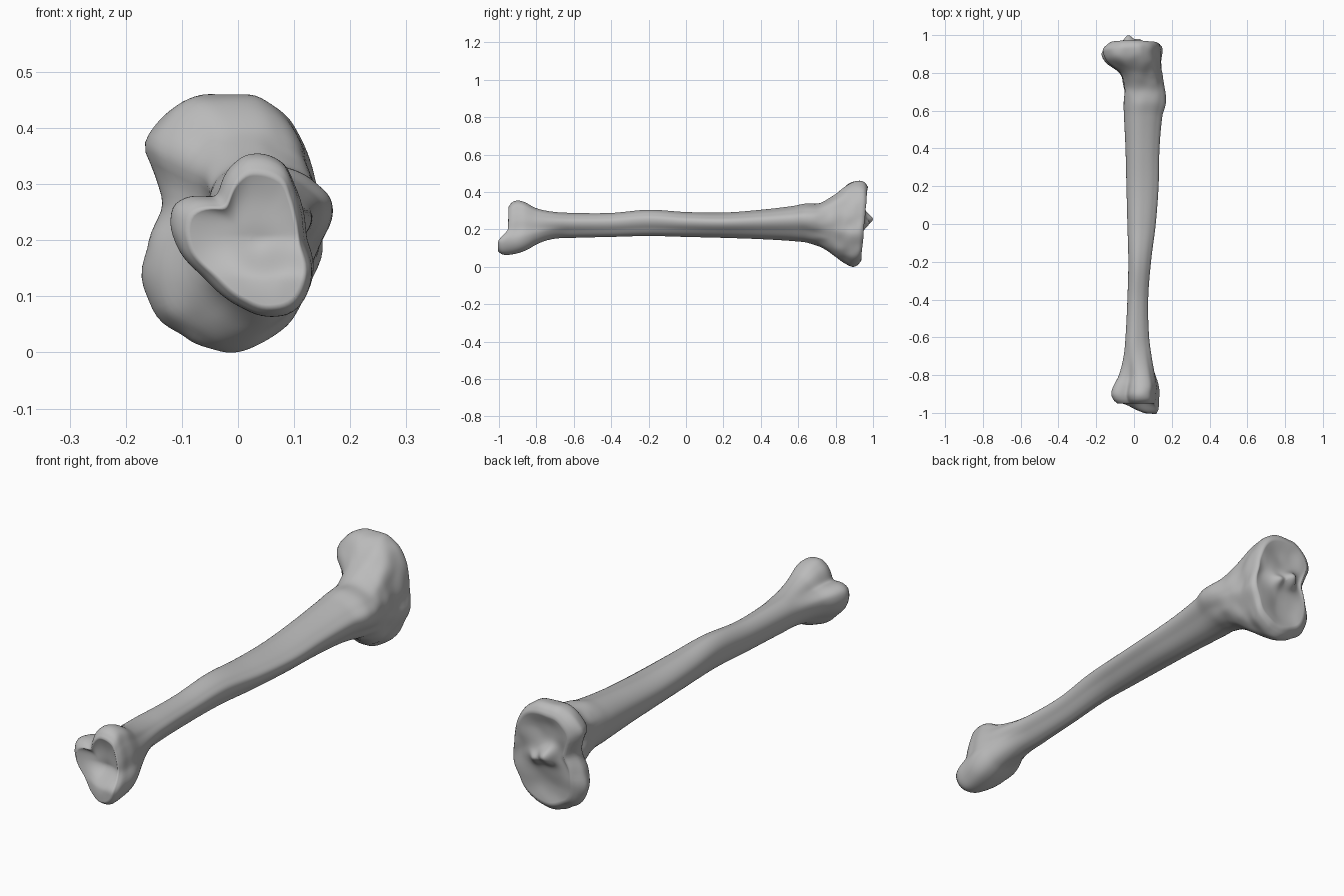
import bpy
import bmesh
from math import sin, cos, atan2, hypot, pi, tau, exp
from mathutils import Vector, noise

SIDES = 96
RINGS = 150
CAP_RINGS = 22

cube = bpy.data.objects.get("Cube")
if cube:
    bpy.data.objects.remove(cube, do_unlink=True)

# Cross-section outlines as (x, z) in hundredths
KNEE_OUTLINE = [(15, 22), (13, 34), (10, 41), (5, 45), (-4, 46), (-13, 43), (-16.5, 37),
                (-14.5, 31), (-13.5, 26), (-16, 20), (-17, 15), (-15.5, 8), (-10, 3),
                (-3, 0), (5, 2), (10, 6), (13, 12), (15, 18)]
SHAFT_OUTLINE = [(10, 3.5), (7, 7), (2, 9.5), (-4, 10), (-9, 6), (-10, 0),
                 (-8, -6), (-3, -10), (2, -9), (7, -4)]
ANKLE_OUTLINE = [(11.5, 25), (10, 30), (8, 34), (2, 35.5), (-1, 33.5), (-4, 28), (-11, 26.5),
                 (-12, 23.5), (-11, 19), (-6, 13), (0, 8), (6, 6), (10, 7), (12.5, 10),
                 (13.5, 15), (12.2, 20)]

# Length stations in hundredths: y, x low, x high, z low, z high
STATIONS = [
    (-95, -9, 12, 8, 32), (-93, -11, 13, 6.5, 34.5), (-90, -12, 13.3, 6.5, 35.5),
    (-86, -11, 13.5, 8, 34.5), (-80, -8, 12, 11.5, 31.5), (-70, -5.5, 9.5, 14.8, 29.5),
    (-60, -4.5, 8, 15.5, 28.8), (-40, -3.5, 7.5, 16, 28.8), (-20, -3, 9, 16.5, 30.5),
    (0, -3.5, 11.5, 16, 29.3), (20, -4, 13, 15.5, 29), (40, -4.5, 13.5, 14.8, 30.5),
    (57, -5.3, 15, 13.8, 32.5), (64, -5.5, 16.8, 13, 33.8), (72, -5.7, 16.3, 10.5, 34.5),
    (80, -8, 15, 5.5, 39), (86, -15, 14.5, 2, 44.5), (91, -17, 14.8, 0, 46),
    (94, -15, 14.6, 1, 45), (95.5, -13, 13.5, 3, 43)]


def hermite(keys, values, t):
    """Smooth curve through values at uneven keys."""
    last = len(keys) - 1
    i = 0
    while i < last - 1 and t > keys[i + 1]:
        i += 1

    def slope(j):
        a, b = max(j - 1, 0), min(j + 1, last)
        return (values[b] - values[a]) / (keys[b] - keys[a])

    span = keys[i + 1] - keys[i]
    u = (t - keys[i]) / span
    return ((2 * u**3 - 3 * u**2 + 1) * values[i] + (u**3 - 2 * u**2 + u) * span * slope(i)
            + (3 * u**2 - 2 * u**3) * values[i + 1] + (u**3 - u**2) * span * slope(i + 1))


def ramp(low, high, t):
    t = min(max((t - low) / (high - low), 0), 1)
    return t * t * (3 - 2 * t)


def bump(x, z, cx, cz, width):
    return exp(-((x - cx)**2 + (z - cz)**2) / width**2)


def unit_outline(points):
    """Resample an outline by angle and fit it to a box from -1 to 1."""
    def fit(pts):
        spans = [(min(axis), max(axis)) for axis in zip(*pts)]
        return [tuple((2 * v - lo - hi) / (hi - lo) for v, (lo, hi) in zip(p, spans))
                for p in pts]
    polar = sorted((atan2(z, x), hypot(x, z)) for x, z in fit(points))
    wrapped = [(a + turn * tau, r) for turn in (-1, 0, 1) for a, r in polar]
    angles, radii = zip(*wrapped)
    ring = []
    for k in range(SIDES):
        a = k * tau / SIDES - pi
        r = hermite(angles, radii, a)
        ring.append((r * cos(a), r * sin(a)))
    return fit(ring)


knee, shaft, ankle = map(unit_outline, (KNEE_OUTLINE, SHAFT_OUTLINE, ANKLE_OUTLINE))
columns = [[v / 100 for v in col] for col in zip(*STATIONS)]


def section(y):
    """Blend the outlines and fit them to the bounds at y."""
    x0, x1, z0, z1 = (hermite(columns[0], col, y) for col in columns[1:])
    k = ramp(0.62, 0.88, y)
    a = 1 - ramp(-0.9, -0.62, y)
    ring = []
    for p, s, q in zip(knee, shaft, ankle):
        u, w = (k * p[i] + a * q[i] + (1 - k - a) * s[i] for i in (0, 1))
        ring.append(((x0 + x1 + u * (x1 - x0)) / 2, (z0 + z1 + w * (z1 - z0)) / 2))
    return ring


def shaped(x, y, z):
    """Tilt the knee end, pull out the inner ankle point and roughen the ends."""
    knee_end = ramp(0.75, 0.95, y)
    ankle_end = ramp(0.82, 0.95, -y)
    rough = 0.006 * max(ramp(0.5, 0.85, y), 0.5 * ankle_end)
    n = noise.noise_vector(Vector((x, y, z)) * 16) * rough
    new_y = y + knee_end * (z - 0.25) * 0.09
    new_y -= 0.055 * ankle_end * ramp(-0.21, -0.13, -z) * ramp(-0.08, 0.08, x)
    return (x + n.x, new_y + n.y * 0.5, z + n.z)


def knee_face(x, z):
    """Two shallow dishes with a ridged peak between them."""
    dishes = bump(x, z, 0, 0.36, 0.075) + bump(x, z, -0.02, 0.11, 0.08)
    peak = bump(x, z, -0.03, 0.255, 0.035) + 0.6 * bump(x, z, 0.03, 0.23, 0.03)
    notch = bump(x, z, -0.12, 0.26, 0.04) + 0.6 * bump(x, z, 0.12, 0.25, 0.05)
    return 0.046 * peak - 0.016 * dishes - 0.02 * notch


def ankle_face(x, z):
    """Hollow joint face with a low ridge across it."""
    return 0.018 * bump(x, z, 0.02, 0.24, 0.09) + 0.012 * bump(x, z, 0.04, 0.18, 0.04)


bm = bmesh.new()


def add_ring(points, y, relief=None, fade=1):
    return [bm.verts.new(shaped(x, y + (relief(x, z) * fade if relief else 0), z))
            for x, z in points]


def bridge(a, b):
    for i in range(SIDES):
        j = (i + 1) % SIDES
        bm.faces.new((a[i], a[j], b[j], b[i]))


def close_end(rim_verts, rim, y, relief):
    """Fill an end with shrinking rings that follow its relief."""
    cx = sum(p[0] for p in rim) / SIDES
    cz = sum(p[1] for p in rim) / SIDES
    previous = rim_verts
    for k in range(1, CAP_RINGS):
        s = 1 - k / CAP_RINGS
        points = [(cx + (x - cx) * s, cz + (z - cz) * s) for x, z in rim]
        ring = add_ring(points, y, relief, 1 - s**6)
        bridge(previous, ring)
        previous = ring
    centre = bm.verts.new(shaped(cx, y + relief(cx, cz), cz))
    for i in range(SIDES):
        bm.faces.new((previous[i], previous[(i + 1) % SIDES], centre))


# Long body, with rings packed closer at both ends
start, end = columns[0][0], columns[0][-1]
rings = []
for k in range(RINGS + 1):
    t = k / RINGS
    t = 0.45 * t + 0.55 * (1 - cos(pi * t)) / 2
    y = start + (end - start) * t
    points = section(y)
    rings.append((add_ring(points, y), points, y))
for lower, upper in zip(rings, rings[1:]):
    bridge(lower[0], upper[0])

# Joint faces
close_end(*rings[0], ankle_face)
close_end(*rings[-1], knee_face)

bmesh.ops.recalc_face_normals(bm, faces=bm.faces[:])
mesh = bpy.data.meshes.new("shin_bone")
bm.to_mesh(mesh)
bm.free()

# Plain grey surface
grey = bpy.data.materials.new("bone_grey")
grey.use_nodes = True
colour = (0.5, 0.5, 0.5, 1)
grey.diffuse_color = colour
grey.node_tree.nodes["Principled BSDF"].inputs["Base Color"].default_value = colour
mesh.materials.append(grey)

bone = bpy.data.objects.new("shin_bone", mesh)
bpy.context.collection.objects.link(bone)
bpy.context.view_layer.objects.active = bone
bone.select_set(True)
bpy.ops.object.shade_smooth()
